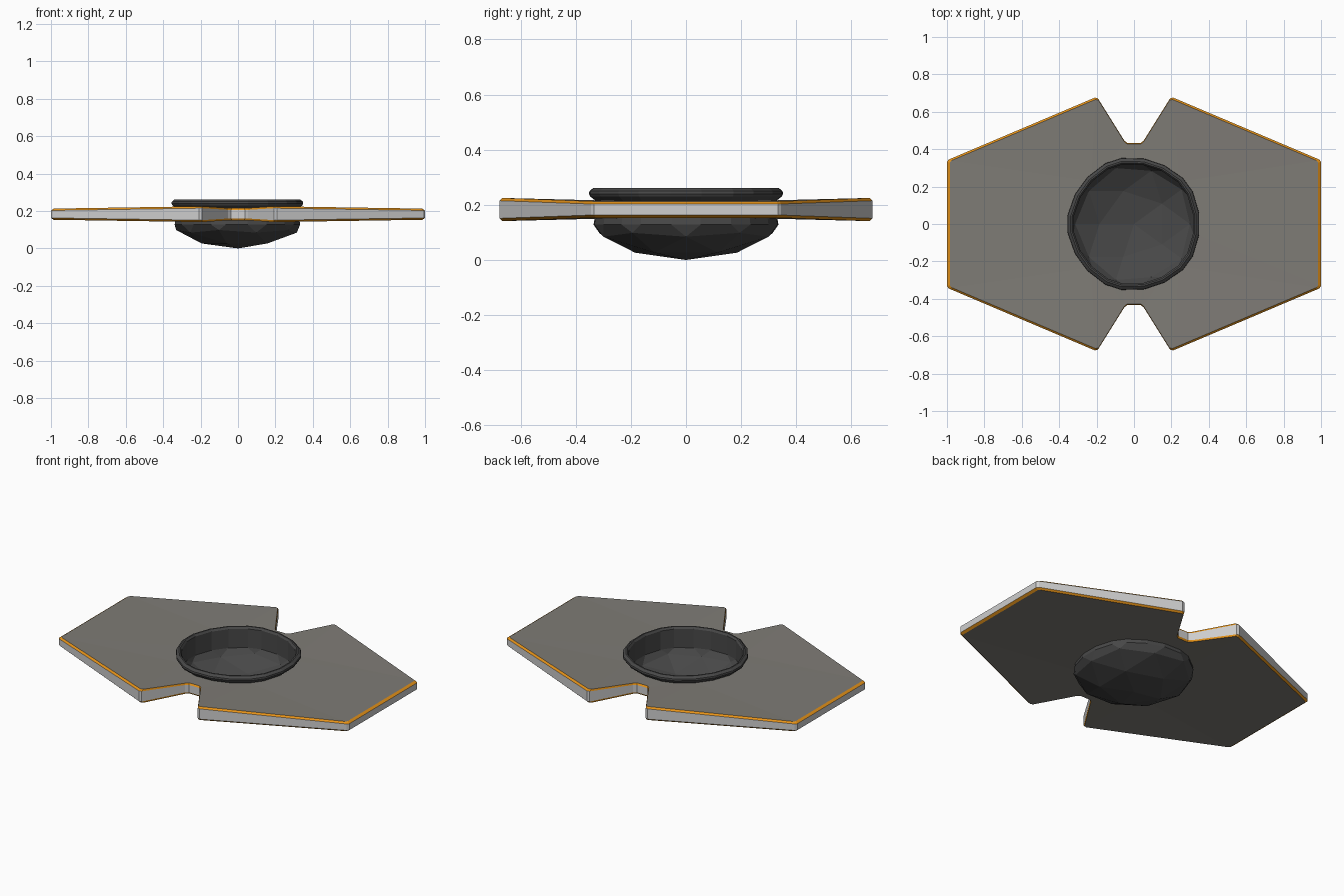
import bpy, bmesh, math
from mathutils import Matrix, Vector

if "Cube" in bpy.data.objects:
    bpy.data.objects.remove(bpy.data.objects["Cube"])


def material(name, rgb):
    m = bpy.data.materials.new(name)
    m.diffuse_color = (*rgb, 1)
    m.use_nodes = True
    m.node_tree.nodes["Principled BSDF"].inputs["Base Color"].default_value = m.diffuse_color
    return m


panel_grey = material("panel grey", (0.21, 0.2, 0.18))
edge_grey = material("light edge grey", (0.62, 0.62, 0.62))
trim_orange = material("trim orange", (0.78, 0.29, 0.01))
dish_dark = material("dark dish grey", (0.065, 0.065, 0.065))


def make_object(name, bm, mats):
    me = bpy.data.meshes.new(name)
    bm.to_mesh(me)
    bm.free()
    for m in mats:
        me.materials.append(m)
    ob = bpy.data.objects.new(name, me)
    bpy.context.collection.objects.link(ob)
    return ob


def add_loop(bm, pts):
    return [bm.verts.new(p) for p in pts]


def bridge(bm, a, b, mat=0):
    n = len(a)
    for i in range(n):
        f = bm.faces.new((a[i], a[(i + 1) % n], b[(i + 1) % n], b[i]))
        f.material_index = mat


# Dish: squashed icosphere cut below its equator, outer and inner skins
R, H, CUT, IN = 0.37, 0.178, -0.28, 0.95
bm = bmesh.new()
bmesh.ops.create_icosphere(bm, subdivisions=2, radius=1)
bmesh.ops.bisect_plane(bm, geom=bm.verts[:] + bm.edges[:] + bm.faces[:],
                       plane_co=(0, 0, CUT), plane_no=(0, 0, 1), clear_outer=True)
bmesh.ops.transform(bm, verts=bm.verts, matrix=Matrix.Translation((0, 0, H)) @
                    Matrix.Diagonal((R, R, H, 1)))
rim_verts = [v for v in bm.verts if v.is_boundary]
rim_verts.sort(key=lambda v: math.atan2(v.co.y, v.co.x))
ring = [v.co.copy() for v in rim_verts]
z_cut = ring[0].z
dup = bmesh.ops.duplicate(bm, geom=bm.verts[:] + bm.edges[:] + bm.faces[:])["geom"]
for v in dup:
    if isinstance(v, bmesh.types.BMVert):
        v.co = Vector((v.co.x * IN, v.co.y * IN, v.co.z * IN + 0.012))


def ring_at(s, z):
    return [(p.x * s, p.y * s, z) for p in ring]


# Collar and raised rim follow the cut outline
prev = add_loop(bm, ring_at(1, z_cut))
for s, z in [(0.96, 0.21), (1.035, 0.23), (1.05, 0.24), (1.045, 0.25),
             (1.0, 0.262), (0.975, 0.262), (0.95, 0.25), (IN, z_cut * IN + 0.012)]:
    cur = add_loop(bm, ring_at(s, z))
    bridge(bm, prev, cur)
    prev = cur
bmesh.ops.remove_doubles(bm, verts=bm.verts, dist=0.0008)
bmesh.ops.recalc_face_normals(bm, faces=bm.faces)
make_object("dish", bm, [dish_dark])

# Plate outline: one quadrant, mirrored; z values flare at the tall tips
quad = [(0.995, 0.333, 0.03), (0.985, 0.345, 0.03), (0.208, 0.676, 0.042),
        (0.192, 0.672, 0.042), (0.053, 0.448, 0.033), (0.036, 0.433, 0.033)]
half = quad + [(-x, y, t) for x, y, t in reversed(quad)]
outline = half + [(-x, -y, t) for x, y, t in half]
MID = 0.183

bm = bmesh.new()


def outline_at(s, side, inset):
    return [(x * s * 1.005, y * s, MID + side * (t - inset)) for x, y, t in outline]


top_in = add_loop(bm, outline_at(0.985, 1, 0))
top_out = add_loop(bm, outline_at(1, 1, 0.01))
bot_out = add_loop(bm, outline_at(1, -1, 0.01))
bot_in = add_loop(bm, outline_at(0.985, -1, 0))
bridge(bm, top_in, top_out, 2)
bridge(bm, top_out, bot_out, 1)
bridge(bm, bot_out, bot_in, 2)


# Flat panels with an opening for the dish
def edges_of(loop):
    out = []
    for i, v in enumerate(loop):
        w = loop[(i + 1) % len(loop)]
        out.append(bm.edges.get((v, w)) or bm.edges.new((v, w)))
    return out


holes = []
for loop, z, n in [(top_in, MID + 0.031, 1), (bot_in, MID - 0.031, -1)]:
    hole = add_loop(bm, ring_at(0.965, z))
    bmesh.ops.triangle_fill(bm, use_beauty=True, use_dissolve=False,
                            edges=edges_of(loop) + edges_of(hole), normal=(0, 0, n))
    holes.append(hole)
bridge(bm, holes[0], holes[1])
# drop the hidden wall of the opening that would show inside the dish
hidden = [f for f in bm.faces if all(v in holes[0] + holes[1] for v in f.verts)]
bmesh.ops.delete(bm, geom=hidden, context="FACES_ONLY")
bmesh.ops.recalc_face_normals(bm, faces=bm.faces)
make_object("wing_plate", bm, [panel_grey, edge_grey, trim_orange])
